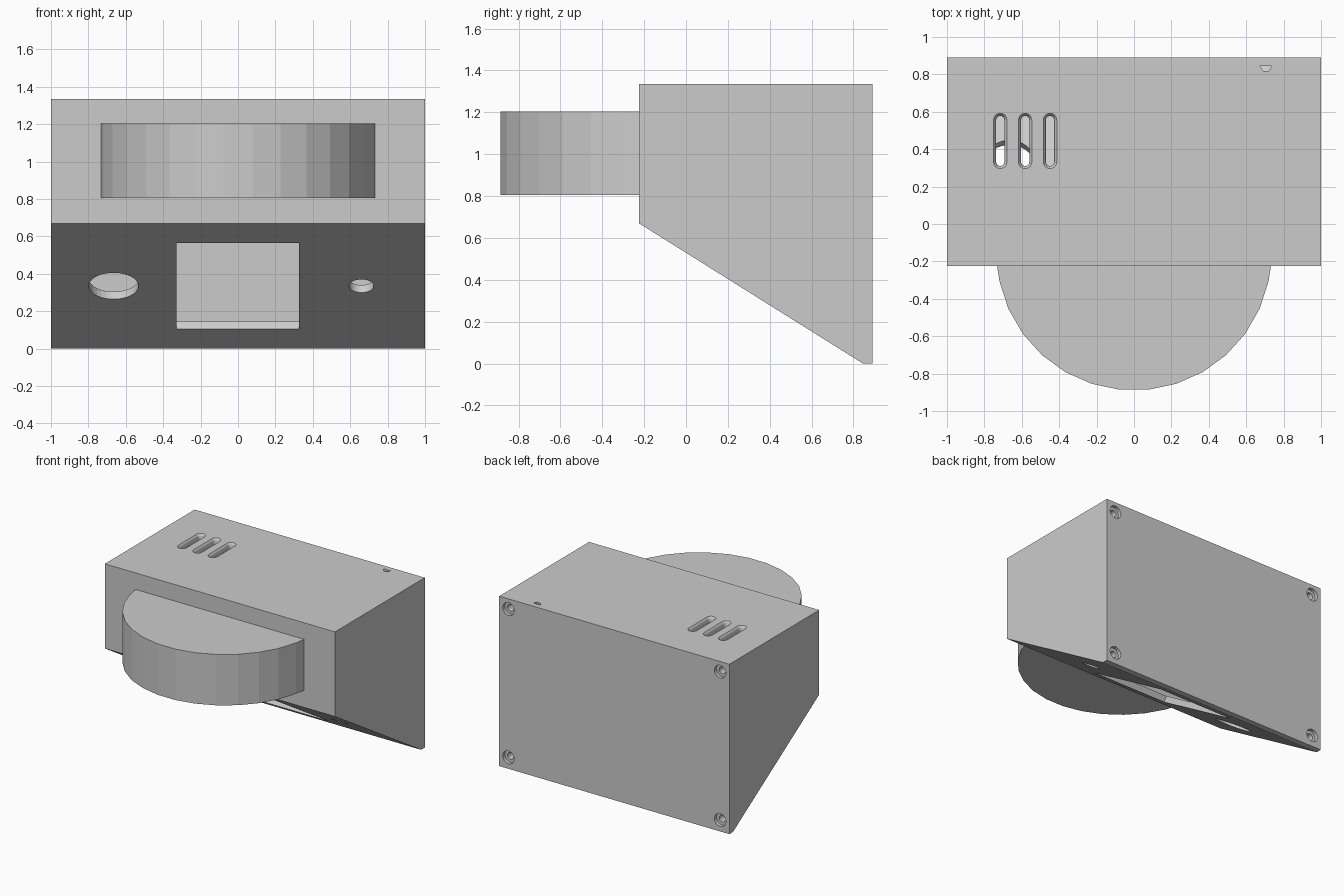
import bpy, bmesh, math
from mathutils import Vector

if "Cube" in bpy.data.objects:
    bpy.data.objects.remove(bpy.data.objects["Cube"])

WALL, LID_Y, BACK_Y, TOP_Z = 0.047, 0.845, 0.89, 1.335
FRONT_Y, LIP_Z = -0.225, 0.67


def loft(name, rings):
    """Solid skinned through equal-length rings of points, capped at both ends."""
    bm = bmesh.new()
    loops = [[bm.verts.new(p) for p in r] for r in rings]
    n = len(loops[0])
    for a, b in zip(loops, loops[1:]):
        for i in range(n):
            j = (i + 1) % n
            bm.faces.new((a[i], a[j], b[j], b[i]))
    bm.faces.new(loops[0])
    bm.faces.new(loops[-1])
    bmesh.ops.recalc_face_normals(bm, faces=bm.faces)
    me = bpy.data.meshes.new(name)
    bm.to_mesh(me)
    bm.free()
    ob = bpy.data.objects.new(name, me)
    bpy.context.collection.objects.link(ob)
    return ob


def prism_x(name, profile, x0, x1):
    return loft(name, [[(x, y, z) for y, z in profile] for x in (x0, x1)])


def box(name, lo, hi):
    return prism_x(name, [(lo[1], lo[2]), (hi[1], lo[2]), (hi[1], hi[2]), (lo[1], hi[2])], lo[0], hi[0])


def turned(name, centre, axis, sections, sides=30):
    """Round solid along an axis; sections are (distance, radius)."""
    axis = Vector(axis).normalized()
    u = Vector((1, 0, 0)) if abs(axis.x) < 0.9 else Vector((0, 1, 0))
    v = axis.cross(u)
    angs = [2 * math.pi * i / sides for i in range(sides)]
    return loft(name, [[Vector(centre) + axis * d + (u * math.cos(a) + v * math.sin(a)) * r
                        for a in angs] for d, r in sections])


def combine(ob, others, op='DIFFERENCE'):
    for c in others:
        c.hide_render = True
        m = ob.modifiers.new('bool', 'BOOLEAN')
        m.operation, m.object, m.solver = op, c, 'EXACT'
        bpy.context.view_layer.objects.active = ob
        bpy.ops.object.modifier_apply(modifier=m.name)
        bpy.data.objects.remove(c)


# Housing: wedge-bottomed shell, open at the back
slope = LIP_Z / (LID_Y - FRONT_Y)
cosine = 1 / math.hypot(1, slope)
inner_z = lambda y: LIP_Z - slope * (y - FRONT_Y) + WALL / cosine
housing = prism_x('housing', [(FRONT_Y, LIP_Z), (LID_Y, 0), (LID_Y, TOP_Z), (FRONT_Y, TOP_Z)], -1, 1)
yf = FRONT_Y + WALL
cavity = prism_x('cavity', [(yf, inner_z(yf)), (0.9, inner_z(0.9)), (0.9, TOP_Z - WALL),
                            (yf, TOP_Z - WALL)], -1 + WALL, 1 - WALL)
combine(housing, [cavity])

# Corner posts that take the lid screws
posts = []
for s in (-1, 1):
    a, b = sorted((s * 0.97, s * 0.85))
    posts.append(box('post', (a, 0.6, 1.19), (b, LID_Y, TOP_Z - 0.02)))
    posts.append(prism_x('post', [(0.735, 0.16), (0.735, 0.1), (LID_Y, 0.03), (LID_Y, 0.16)], a, b))
combine(housing, posts, 'UNION')

# Openings through the sloping underside
normal = Vector((0, slope * cosine, cosine))
along = Vector((0, cosine, -slope * cosine))
mid = Vector((0, (FRONT_Y + LID_Y) / 2, LIP_Z / 2))
half = 0.23 / (slope * cosine)
window = loft('window', [[mid + normal * d + along * half * k + Vector((x, 0, 0))
                          for x, k in ((-0.33, -1), (0.325, -1), (0.325, 1), (-0.33, 1))]
                         for d in (-0.03, 0.08)])
cutters = [window]
for x, r in ((-0.665, 0.133), (0.66, 0.066)):
    cutters.append(turned('hole', mid + Vector((x, 0, 0)), normal, [(-0.05, r), (0.09, r)]))

# Vent slots with flared rims in the top
for x in (-0.715, -0.582, -0.449):
    rings = []
    for z, r in ((1.25, 0.022), (1.305, 0.022), (1.322, 0.026), (TOP_Z, 0.036), (1.345, 0.036)):
        ring = []
        for i in range(18):
            a = math.pi * (i if i < 9 else i - 1) / 8
            y = 0.556 if i < 9 else 0.332
            ring.append((x + r * math.cos(a), y + r * math.sin(a), z))
        rings.append(ring)
    cutters.append(loft('slot', rings))

# Cable notch at the back edge of the top
cutters.append(turned('notch', (0.705, LID_Y, TOP_Z), (0, 0, 1), [(-0.1, 0.031), (0.05, 0.031)], 6))
combine(housing, cutters)

# Back lid with counterbored screw holes
lid = box('back_lid', (-1, LID_Y, 0), (1, BACK_Y, TOP_Z))
screws = [(x, z) for x in (-0.92, 0.92) for z in (0.09, 1.255)]
for part in (lid, housing):
    combine(part, [turned('screw_hole', (x, BACK_Y, z), (0, -1, 0),
                          [(-0.02, 0.05), (0.027, 0.05), (0.027, 0.027), (0.11, 0.027)], 24)
                   for x, z in screws])

# Half-round shelf on the front
cy, r = -0.155, 0.735
arc = [(r * math.cos(math.radians(a)), cy + r * math.sin(math.radians(a))) for a in range(192, 349, 12)]
arc = [(-0.732, FRONT_Y)] + arc + [(0.732, FRONT_Y)]
loft('front_shelf', [[(x, y, z) for x, y in arc] for z in (0.805, 1.205)])
